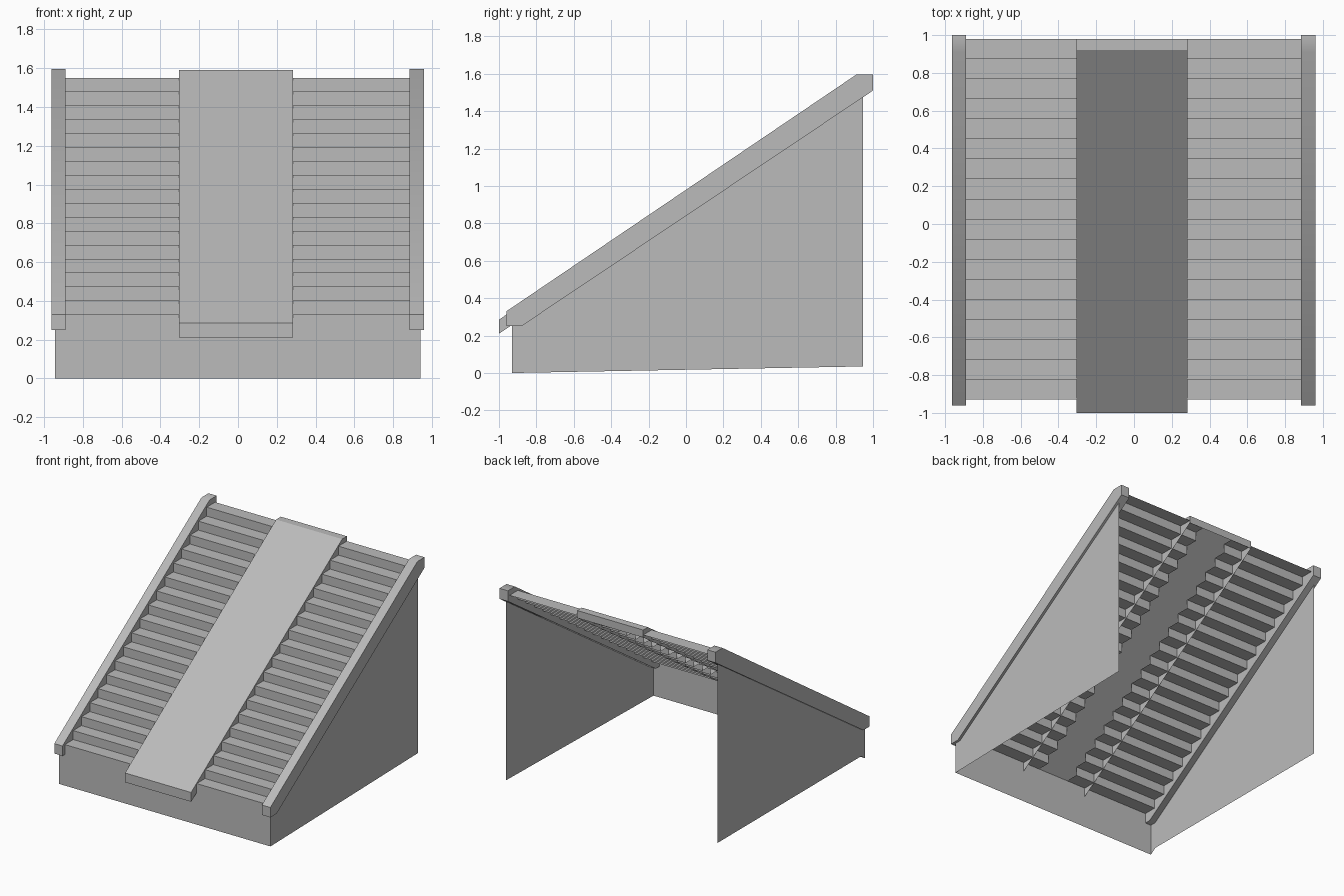
import bpy
import math

cube = bpy.data.objects.get("Cube")
if cube:
    bpy.data.objects.remove(cube, do_unlink=True)

grey = bpy.data.materials.new("concrete_grey")
grey.use_nodes = True
colour = (0.5, 0.5, 0.5, 1)
grey.diffuse_color = colour
grey.node_tree.nodes["Principled BSDF"].inputs["Base Color"].default_value = colour


def make(name, verts, faces):
    mesh = bpy.data.meshes.new(name)
    mesh.from_pydata(verts, [], faces)
    mesh.materials.append(grey)
    obj = bpy.data.objects.new(name, mesh)
    bpy.context.collection.objects.link(obj)
    return obj


def sweep(name, profile, x0, x1, closed=False, caps=False):
    """Stretch a (y, z) profile, listed from the front up and over, along x."""
    n = len(profile)
    verts = [(x, y, z) for x in (x0, x1) for y, z in profile]
    faces = []
    for i in range(n if closed else n - 1):
        j = (i + 1) % n
        faces.append((i, i + n, j + n, j))
    if caps:
        faces.append(tuple(range(n)))
        faces.append(tuple(reversed(range(n, 2 * n))))
    return make(name, verts, faces)


# Stair flights: open folded sheets that run on under the ramp
STEPS, FRONT, FIRST, DEPTH, RISE = 18, -0.93, 0.33, 0.1061, 0.0718
stairs = []
for i in range(STEPS):
    y, z = FRONT + i * DEPTH, FIRST + i * RISE
    stairs += [(y, z), (y + DEPTH, z)]
sweep("right_stairs", stairs, -0.89, -0.135)
sweep("left_stairs", stairs, 0.135, 0.885)

# Central ramp: hollow cover, open underneath
ramp = [(-1, 0.21), (-1, 0.285), (0.92, 1.59), (0.98, 1.59), (0.98, 1.53)]
sweep("centre_ramp", ramp, -0.305, 0.283, caps=True)

# Sloping side rails
rail = [(-0.96, 0.25), (-0.96, 0.33), (0.91, 1.595),
        (1, 1.595), (1, 1.51), (-0.88, 0.25)]
for name, x0, x1 in (("right_rail", -0.963, -0.89), ("left_rail", 0.885, 0.96)):
    obj = sweep(name, rail, x0, x1, closed=True, caps=True)
    bpy.ops.object.select_all(action="DESELECT")
    obj.select_set(True)
    bpy.context.view_layer.objects.active = obj
    bpy.ops.object.shade_smooth_by_angle(angle=math.radians(40))

# Thin side walls, each split along a sloping seam
wall = [(-0.93, 0), (-0.93, 0.25), (-0.88, 0.25), (0.945, 1.475),
        (0.945, 1.24), (0.945, 0.035), (-0.88, 0.035)]
upper, lower = (0, 1, 2, 3, 4), (0, 4, 5, 6)
make("right_wall", [(-0.943, y, z) for y, z in wall], [upper, lower])
make("left_wall", [(0.94, y, z) for y, z in wall], [upper[::-1], lower[::-1]])

# Front panel below the first step
sweep("front_panel", [(FRONT, 0), (FRONT, FIRST)], -0.943, 0.94)
